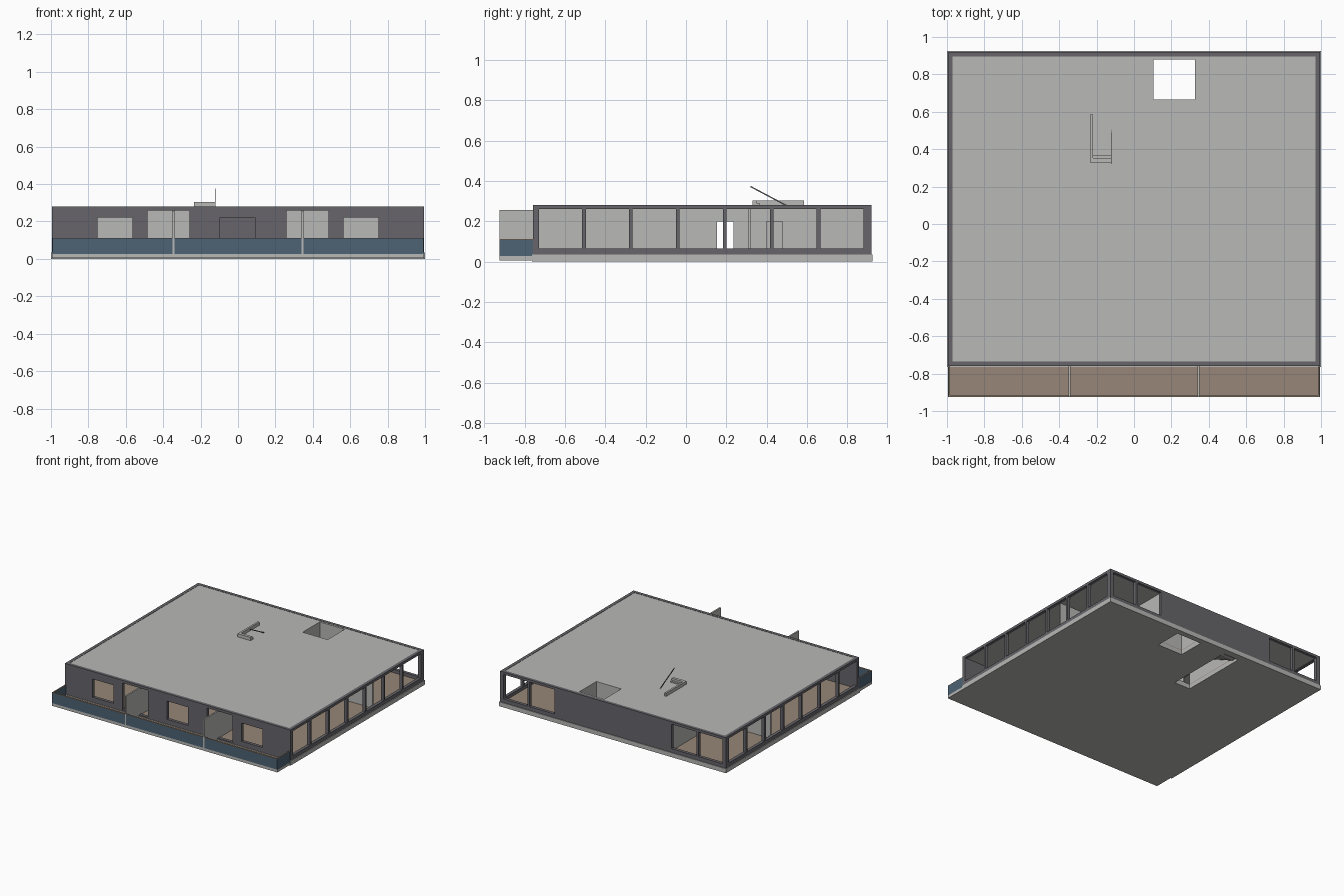
import bpy, bmesh
from mathutils import Vector

if "Cube" in bpy.data.objects:
    bpy.data.objects.remove(bpy.data.objects["Cube"])


def material(name, rgb):
    m = bpy.data.materials.new(name)
    m.diffuse_color = (*rgb, 1)
    m.use_nodes = True
    m.node_tree.nodes["Principled BSDF"].inputs["Base Color"].default_value = m.diffuse_color
    return m


GREY = material("light_grey", (0.48, 0.48, 0.47))
DARK = material("dark_grey", (0.135, 0.13, 0.145))
BLUE = material("slate_blue", (0.075, 0.125, 0.175))
TAN = material("tan_floor", (0.31, 0.24, 0.185))


def finish(name, bm, mat):
    bmesh.ops.recalc_face_normals(bm, faces=bm.faces)
    me = bpy.data.meshes.new(name)
    bm.to_mesh(me)
    bm.free()
    me.materials.append(mat)
    ob = bpy.data.objects.new(name, me)
    bpy.context.collection.objects.link(ob)
    return ob


def panel(name, axis, base, thick, u, v, mat, holes=()):
    """Flat panel normal to an axis, with rectangular holes (u0, u1, v0, v1)."""
    place = {"x": lambda a, b, c: (c, a, b),
             "y": lambda a, b, c: (a, c, b),
             "z": lambda a, b, c: (a, b, c)}[axis]
    us = sorted({*u, *[h[0] for h in holes], *[h[1] for h in holes]})
    vs = sorted({*v, *[h[2] for h in holes], *[h[3] for h in holes]})
    bm = bmesh.new()
    grid = [[bm.verts.new(place(a, b, base)) for b in vs] for a in us]
    for i in range(len(us) - 1):
        for j in range(len(vs) - 1):
            a, b = (us[i] + us[i + 1]) / 2, (vs[j] + vs[j + 1]) / 2
            if any(h[0] < a < h[1] and h[2] < b < h[3] for h in holes):
                continue
            bm.faces.new((grid[i][j], grid[i + 1][j], grid[i + 1][j + 1], grid[i][j + 1]))
    bmesh.ops.delete(bm, geom=[w for w in bm.verts if not w.link_faces], context="VERTS")
    ext = bmesh.ops.extrude_face_region(bm, geom=bm.faces[:], use_keep_orig=True)
    moved = [e for e in ext["geom"] if isinstance(e, bmesh.types.BMVert)]
    bmesh.ops.translate(bm, verts=moved, vec=Vector(place(0, 0, thick)))
    return finish(name, bm, mat)


def box(name, x, y, z, mat):
    return panel(name, "z", z[0], z[1] - z[0], x, y, mat)


def side_profile(name, points, x0, x1, mat):
    """Extrude a (y, z) outline along x."""
    bm = bmesh.new()
    f = bm.faces.new([bm.verts.new((x0, y, z)) for y, z in points])
    ext = bmesh.ops.extrude_face_region(bm, geom=[f], use_keep_orig=True)
    moved = [e for e in ext["geom"] if isinstance(e, bmesh.types.BMVert)]
    bmesh.ops.translate(bm, verts=moved, vec=(x1 - x0, 0, 0))
    return finish(name, bm, mat)


F, B = -0.76, 0.92           # front and back wall faces
SHAFT = (0.105, 0.325, 0.665, 0.88)
STAIR = (-0.26, -0.12, 0.32, 0.87)
WALL_Z = (0.035, 0.28)
T = 0.025

# Floor slab, interior floor finish and roof
panel("floor_slab", "z", 0, 0.035, (-1, 1), (-0.765, 0.925), GREY, [SHAFT, STAIR])
panel("interior_floor", "z", 0.035, 0.004, (-0.97, 0.97), (F + T, B - T), TAN, [SHAFT, STAIR])
panel("roof", "z", 0.264, 0.014, (-0.97, 0.97), (F + T, B - T), GREY, [SHAFT])

# Side walls with a row of seven windows
side = [(-0.73 + 0.2327 * i, -0.515 + 0.2327 * i, 0.065, 0.26) for i in range(7)]
panel("left_wall", "x", -0.995, T, (F, B), WALL_Z, DARK, side)
panel("right_wall", "x", 0.97, T, (F, B), WALL_Z, DARK, side)

# Front wall with windows and balcony doors
front = [(-0.75, -0.565, 0.075, 0.22), (-0.485, -0.26, 0.045, 0.26),
         (-0.095, 0.09, 0.075, 0.22),
         (0.26, 0.485, 0.045, 0.26), (0.565, 0.75, 0.075, 0.22)]
panel("front_wall", "y", F, T, (-0.97, 0.97), WALL_Z, DARK, front)

# Back wall with a pair of windows at each end
back = [(-0.965, -0.755, 0.065, 0.26), (-0.735, -0.515, 0.065, 0.26),
        (0.515, 0.735, 0.065, 0.26), (0.755, 0.965, 0.065, 0.26)]
panel("back_wall", "y", B - T, T, (-0.97, 0.97), WALL_Z, DARK, back)

# Interior partitions with doorways
IN_Z = (0.039, 0.264)
doors = [(0.155, 0.235, 0.039, 0.2), (0.49, 0.57, 0.039, 0.2)]
for tag, s in (("left", -1), ("right", 1)):
    panel(tag + "_partition", "x", s * 0.345 - 0.006, 0.012, (F + T, B - T), IN_Z, GREY, doors)
    xs = sorted((s * 0.351, s * 0.97))
    panel(tag + "_cross_partition", "y", 0.31, 0.012, xs, IN_Z, GREY)
    panel(tag + "_back_partition", "x", s * 0.5 - 0.006, 0.012, (0.322, B - T), IN_Z, GREY,
          [(0.4, 0.48, 0.039, 0.2)])
panel("middle_partition", "y", 0.0, 0.012, (-0.339, 0.339), IN_Z, GREY,
      [(-0.12, 0.11, 0.039, 0.23)])

# Shaft walls
x0, x1, y0, y1 = SHAFT
for n, x in (("left", x0 - 0.01), ("right", x1)):
    panel("shaft_%s_wall" % n, "x", x, 0.01, (y0 - 0.01, y1 + 0.01), IN_Z, GREY)
for n, y in (("front", y0 - 0.01), ("back", y1)):
    panel("shaft_%s_wall" % n, "y", y, 0.01, (x0, x1), IN_Z, GREY)

# Stair flight rising towards the front, with its side wall
steps, ys, ye, rise = 13, 0.86, 0.36, 0.25
outline = [(ys, 0.005)]
for i in range(steps):
    z = 0.01 + rise * (i + 1) / steps
    outline += [(ys - (ys - ye) * i / steps, z), (ys - (ys - ye) * (i + 1) / steps, z)]
outline += [(ye, 0.235), (ys - 0.03, 0.005)]
side_profile("stair_flight", outline, -0.24, -0.125, GREY)
panel("stair_wall", "x", -0.27, 0.01, (0.32, 0.88), IN_Z, GREY)

# Stair guard above the roof and sloping handrail
box("guard_side", (-0.235, -0.22), (0.33, 0.585), (0.27, 0.304), GREY)
box("guard_end", (-0.22, -0.12), (0.33, 0.352), (0.27, 0.304), GREY)
box("guard_step", (-0.22, -0.12), (0.352, 0.368), (0.27, 0.288), GREY)
side_profile("handrail", [(0.32, 0.376), (0.86, 0.09), (0.86, 0.083), (0.32, 0.369)],
             -0.124, -0.119, DARK)

# Balcony slab and floor
BF = -0.925
box("balcony_slab", (-0.995, 0.995), (BF, -0.765), (0.005, 0.027), GREY)
box("balcony_floor", (-0.985, 0.985), (BF + 0.01, F), (0.027, 0.033), TAN)

# Balcony parapet in three bays, each with a thin cap
bays = [(-0.993, -0.351), (-0.339, 0.339), (0.351, 0.993)]
for i, b in enumerate(bays):
    box("parapet_%d" % (i + 1), b, (BF, BF + 0.01), (0.027, 0.108), BLUE)
    box("parapet_cap_%d" % (i + 1), b, (BF, BF + 0.01), (0.108, 0.112), TAN)
for tag, xs in (("left", (-0.993, -0.983)), ("right", (0.983, 0.993))):
    box(tag + "_parapet_end", xs, (BF + 0.01, F), (0.027, 0.108), BLUE)
    box(tag + "_parapet_end_cap", xs, (BF + 0.01, F), (0.108, 0.112), TAN)

# Balcony dividers
for tag, s in (("left", -1), ("right", 1)):
    box(tag + "_balcony_divider", (s * 0.345 - 0.006, s * 0.345 + 0.006), (BF, F + T),
        (0.027, 0.256), GREY)
